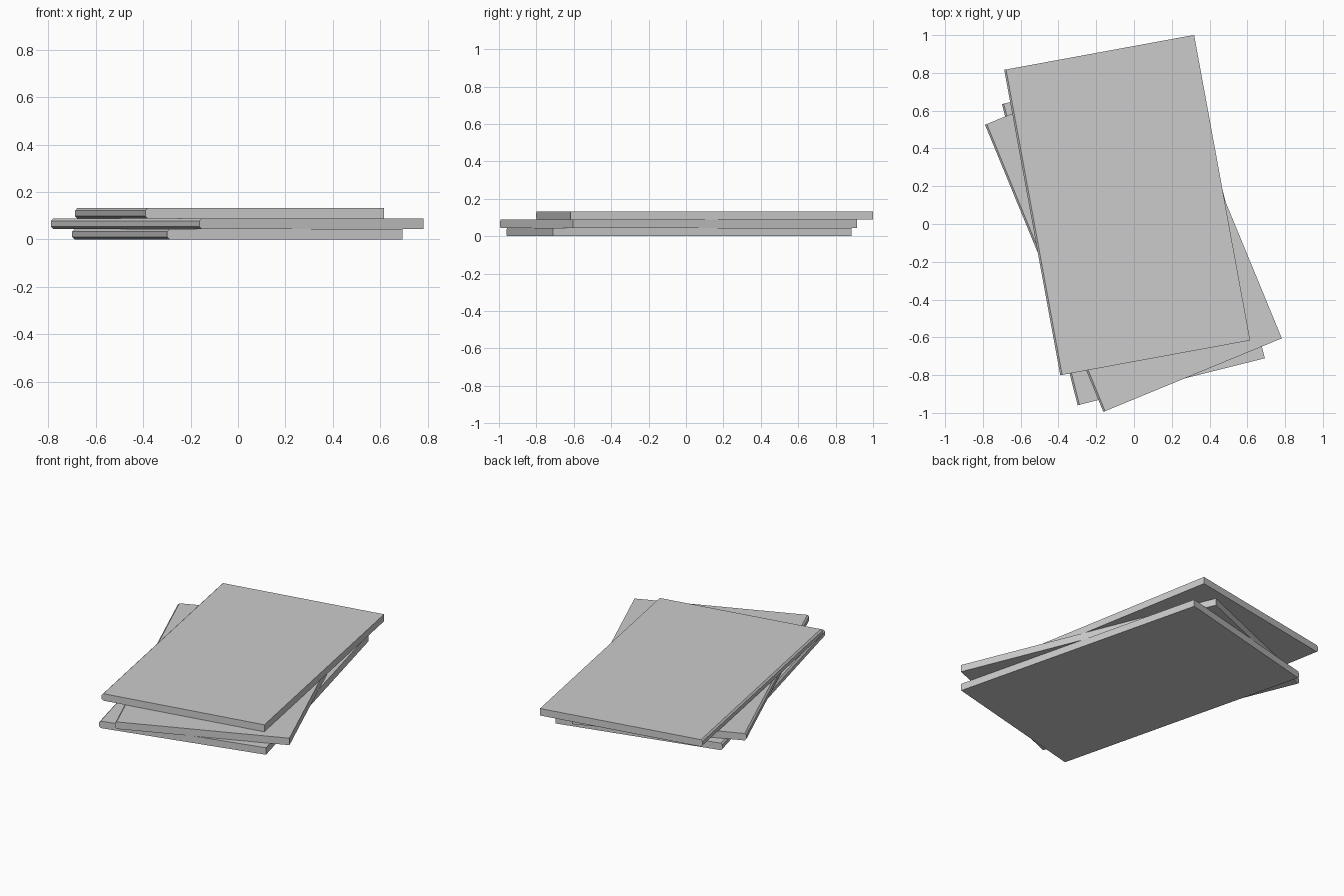
import bpy, bmesh, math

cube = bpy.data.objects.get("Cube")
if cube:
    bpy.data.objects.remove(cube, do_unlink=True)

# One plain grey for every slab
grey = bpy.data.materials.new("plain_grey")
grey.use_nodes = True
colour = (0.6, 0.6, 0.6, 1)
grey.diffuse_color = colour
grey.node_tree.nodes["Principled BSDF"].inputs["Base Color"].default_value = colour

WIDTH, LENGTH, THICK, CHAMFER = 1.022, 1.644, 0.044, 0.01


def slab(name, x, y, level, degrees):
    """Flat slab whose long left edges are chamfered like a spine."""
    bm = bmesh.new()
    bmesh.ops.create_cube(bm, size=1)
    bmesh.ops.scale(bm, vec=(WIDTH, LENGTH, THICK), verts=bm.verts)
    spine = [e for e in bm.edges
             if all(v.co.x < 0 for v in e.verts)
             and abs(e.verts[0].co.y - e.verts[1].co.y) > THICK]
    bmesh.ops.bevel(bm, geom=spine, offset=CHAMFER, segments=1, affect='EDGES')
    mesh = bpy.data.meshes.new(name)
    bm.to_mesh(mesh)
    bm.free()
    mesh.materials.append(grey)
    obj = bpy.data.objects.new(name, mesh)
    obj.location = (x, y, (level + 0.5) * THICK)
    obj.rotation_euler.z = math.radians(degrees)
    bpy.context.collection.objects.link(obj)


# Loose stack, each slab turned a little differently
slab("bottom_slab", -0.003, -0.038, 0, 14.1)
slab("middle_slab", -0.003, -0.04, 1, 22.4)
slab("top_slab", -0.036, 0.1, 2, 10.4)
